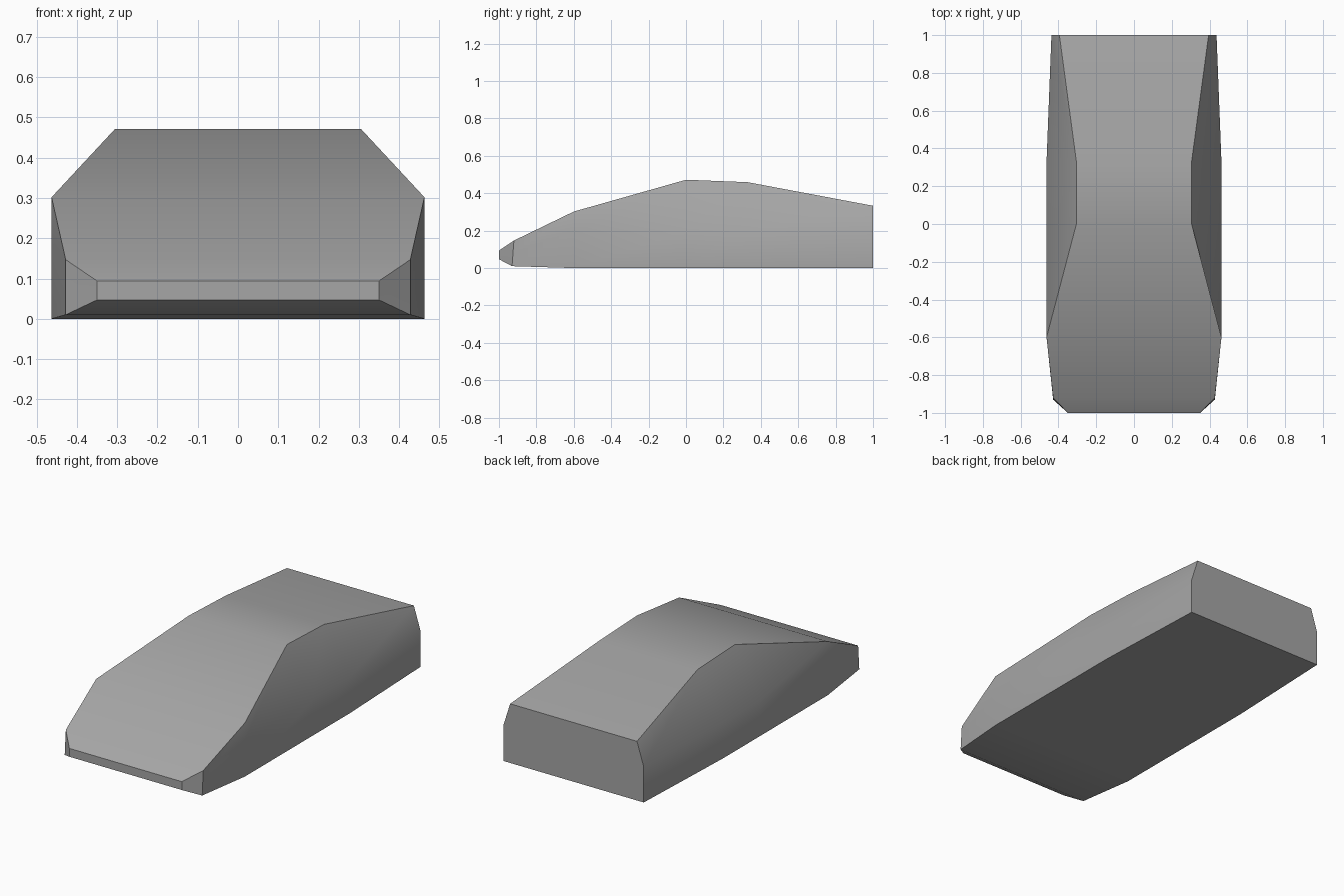
import bpy
import bmesh
import math

default = bpy.data.objects.get("Cube")
if default:
    bpy.data.objects.remove(default, do_unlink=True)

# Plain grey paint
paint = bpy.data.materials.new("plain grey")
paint.use_nodes = True
grey = (0.38, 0.38, 0.38, 1)
paint.diffuse_color = grey
paint.node_tree.nodes["Principled BSDF"].inputs["Base Color"].default_value = grey

# Half cross-sections from nose to tail: (x, y, z) of sill, belt line, roof edge
sections = [
    [(0.35, -1.0, 0.047), (0.35, -1.0, 0.07), (0.35, -1.0, 0.094)],
    [(0.428, -0.93, 0.01), (0.428, -0.925, 0.08), (0.428, -0.92, 0.147)],
    [(0.463, -0.6, 0), (0.463, -0.6, 0.2), (0.463, -0.6, 0.302)],
    [(0.463, 0, 0), (0.463, 0, 0.2), (0.305, 0, 0.472)],
    [(0.463, 0.33, 0), (0.463, 0.33, 0.2), (0.305, 0.33, 0.459)],
    [(0.437, 1.0, 0), (0.437, 1.0, 0.2), (0.395, 1.0, 0.333)],
]

# Body shell: loft the mirrored sections and cap both ends
bm = bmesh.new()
rings = []
for half in sections:
    ring = [bm.verts.new(p) for p in half]
    ring += [bm.verts.new((-x, y, z)) for x, y, z in reversed(half)]
    rings.append(ring)
for a, b in zip(rings, rings[1:]):
    for i in range(len(a)):
        j = (i + 1) % len(a)
        bm.faces.new((a[i], a[j], b[j], b[i]))
bm.faces.new(rings[0])
bm.faces.new(rings[-1])
bmesh.ops.recalc_face_normals(bm, faces=bm.faces[:])

mesh = bpy.data.meshes.new("car_body")
bm.to_mesh(mesh)
bm.free()
mesh.materials.append(paint)
body = bpy.data.objects.new("car_body", mesh)
bpy.context.collection.objects.link(body)

# Smooth panels, crisp edges
bpy.ops.object.select_all(action="DESELECT")
body.select_set(True)
bpy.context.view_layer.objects.active = body
bpy.ops.object.shade_smooth_by_angle(angle=math.radians(32))
